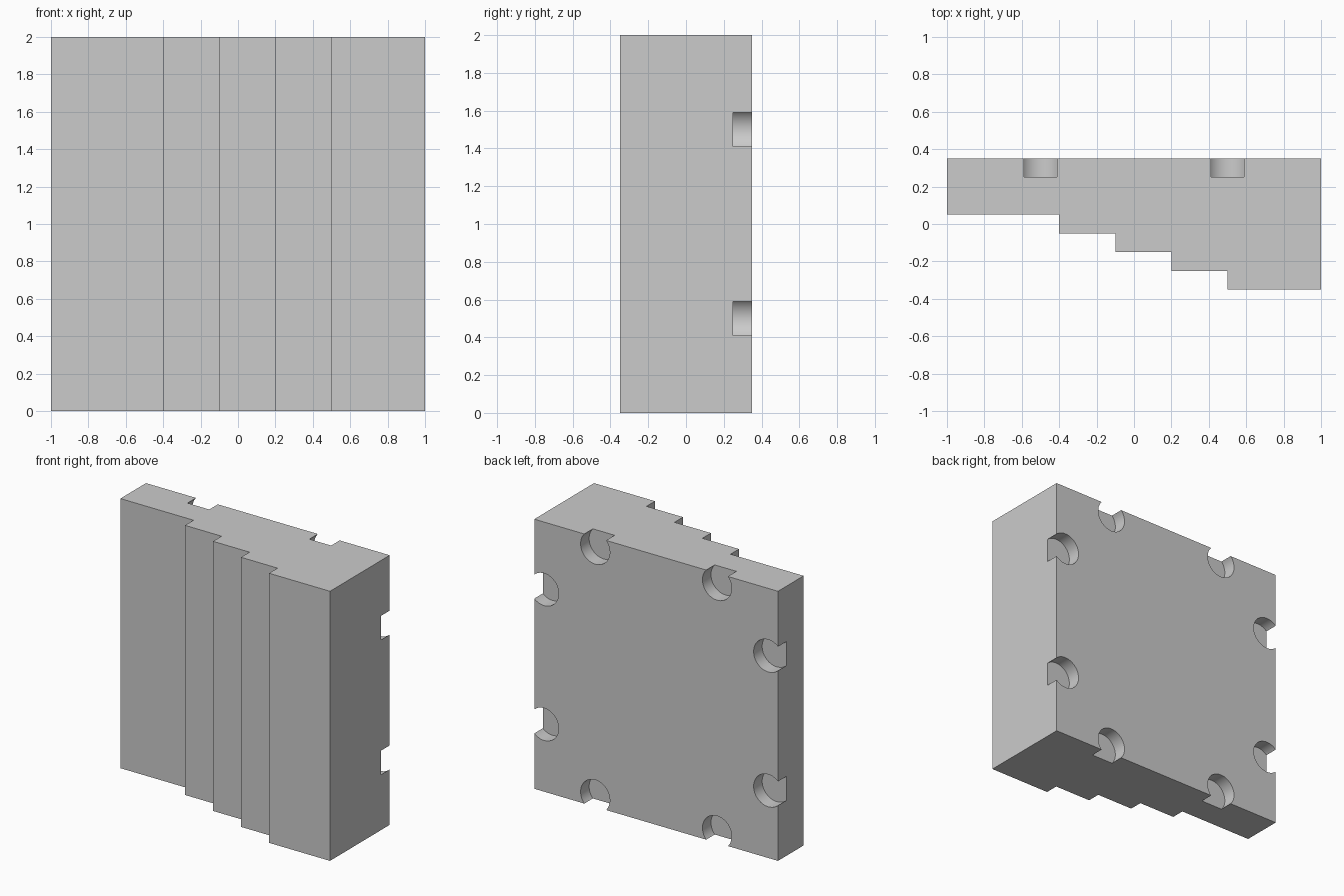
import bpy, bmesh
from math import pi
from mathutils import Matrix

if "Cube" in bpy.data.objects:
    bpy.data.objects.remove(bpy.data.objects["Cube"])


def make_object(name, bm):
    bmesh.ops.recalc_face_normals(bm, faces=bm.faces)
    mesh = bpy.data.meshes.new(name)
    bm.to_mesh(mesh)
    bm.free()
    obj = bpy.data.objects.new(name, mesh)
    bpy.context.collection.objects.link(obj)
    return obj


# Stepped slab: plan outline extruded upwards
outline = [(-1, 0.35), (-1, 0.05)]
for i, x in enumerate((-0.4, -0.1, 0.2, 0.5)):
    y = 0.05 - 0.1 * i
    outline += [(x, y), (x, y - 0.1)]
outline += [(1, -0.35), (1, 0.35)]
bm = bmesh.new()
base = bm.faces.new([bm.verts.new((x, y, 0)) for x, y in outline])
top = bmesh.ops.extrude_face_region(bm, geom=[base])["geom"]
bmesh.ops.translate(bm, vec=(0, 0, 2),
                    verts=[v for v in top if isinstance(v, bmesh.types.BMVert)])
slab = make_object("stepped_wall_slab", bm)

# Round sockets in the back, two breaking through each edge
RADIUS, INSET, FLOOR = 0.12, 0.08, 0.25
edge = 1 - INSET
bm = bmesh.new()
for a in (-0.5, 0.5):
    for b in (-edge, edge):
        for x, z in ((a, b), (b, a)):
            place = (Matrix.Translation((x, FLOOR + 0.1, 1 + z))
                     @ Matrix.Rotation(pi / 2, 4, 'X'))
            bmesh.ops.create_cone(bm, cap_ends=True, segments=48, radius1=RADIUS,
                                  radius2=RADIUS, depth=0.2, matrix=place)
cutter = make_object("socket_cutter", bm)
cutter.hide_render = True

cut = slab.modifiers.new("sockets", 'BOOLEAN')
cut.operation = 'DIFFERENCE'
cut.solver = 'EXACT'
cut.object = cutter
bpy.context.view_layer.objects.active = slab
slab.select_set(True)
bpy.ops.object.modifier_apply(modifier=cut.name)
bpy.data.objects.remove(cutter)

# Smooth socket walls, crisp edges
bpy.ops.object.shade_smooth_by_angle(angle=pi / 6)
